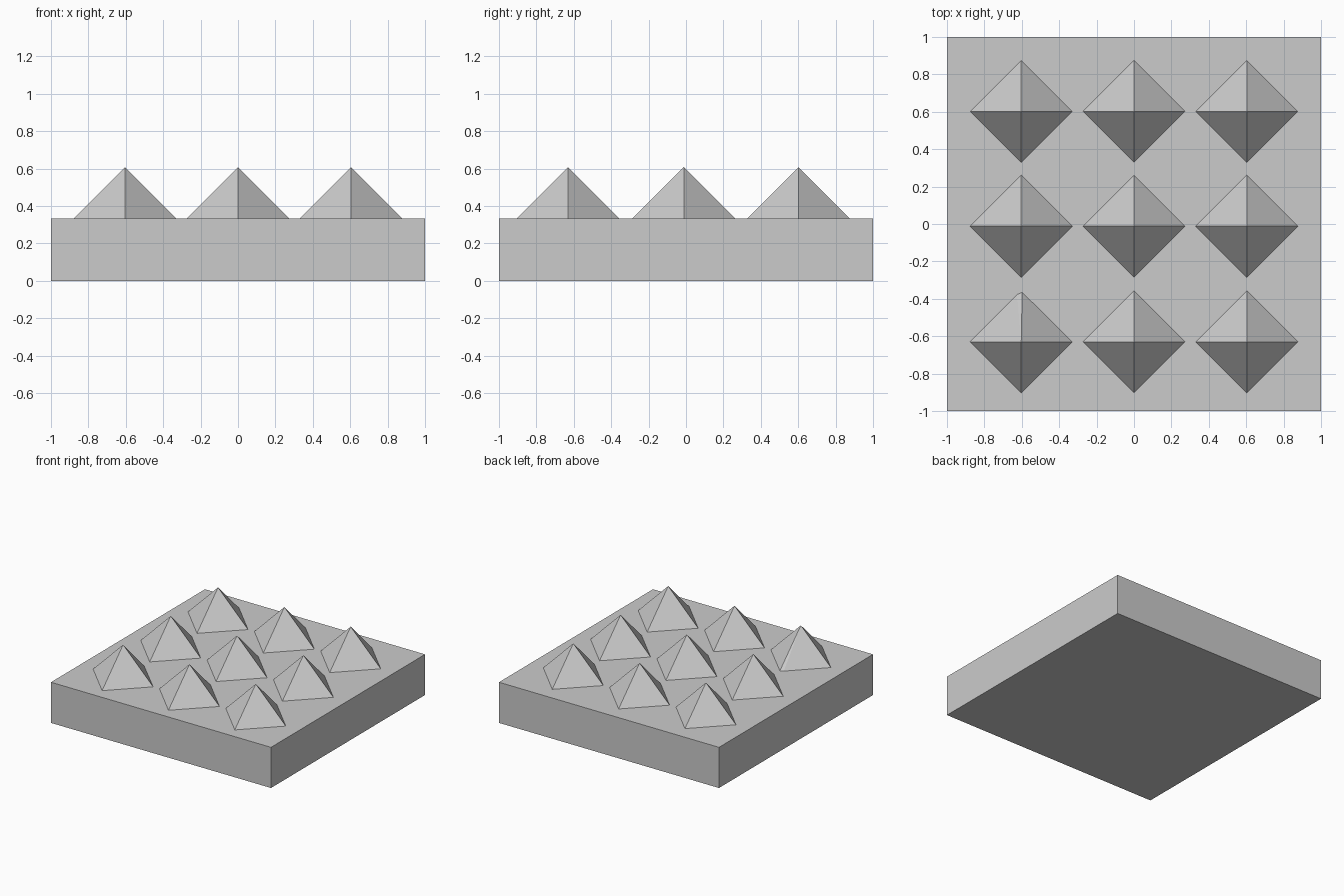
import bpy

if "Cube" in bpy.data.objects:
    bpy.data.objects.remove(bpy.data.objects["Cube"])

PLATE_TOP = 0.334
RADIUS = 0.273   # half diagonal of a stud, also its height

# Base plate
bpy.ops.mesh.primitive_cube_add(size=1, location=(0, 0, PLATE_TOP / 2))
plate = bpy.context.object
plate.name = "base_plate"
plate.scale = (2, 2, PLATE_TOP)
bpy.ops.object.transform_apply(location=False, rotation=False, scale=True)


def pyramid_stud(name, x, y, ring):
    """Four-sided pyramid with its corners on the axes, seated on the plate."""
    n = len(ring)
    verts = [(px, py, 0) for px, py in ring] + [(0, 0, RADIUS)]
    faces = [(i, (i + 1) % n, n) for i in range(n)]
    mesh = bpy.data.meshes.new(name)
    mesh.from_pydata(verts, [], faces)
    stud = bpy.data.objects.new(name, mesh)
    stud.location = (x, y, PLATE_TOP)
    bpy.context.collection.objects.link(stud)


R = RADIUS
diamond = [(R, 0), (0, R), (-R, 0), (0, -R)]
# The front left stud has a slightly clipped back corner
clipped = [(R, 0), (0.005, 0.265), (-0.022, 0.253), (-R, 0), (0, -R)]

# Grid of pyramid studs
for row, y in enumerate((-0.63, -0.012, 0.602)):
    for col, x in enumerate((-0.603, 0, 0.603)):
        ring = clipped if row == col == 0 else diamond
        pyramid_stud(f"pyramid_stud_{row}_{col}", x, y, ring)
